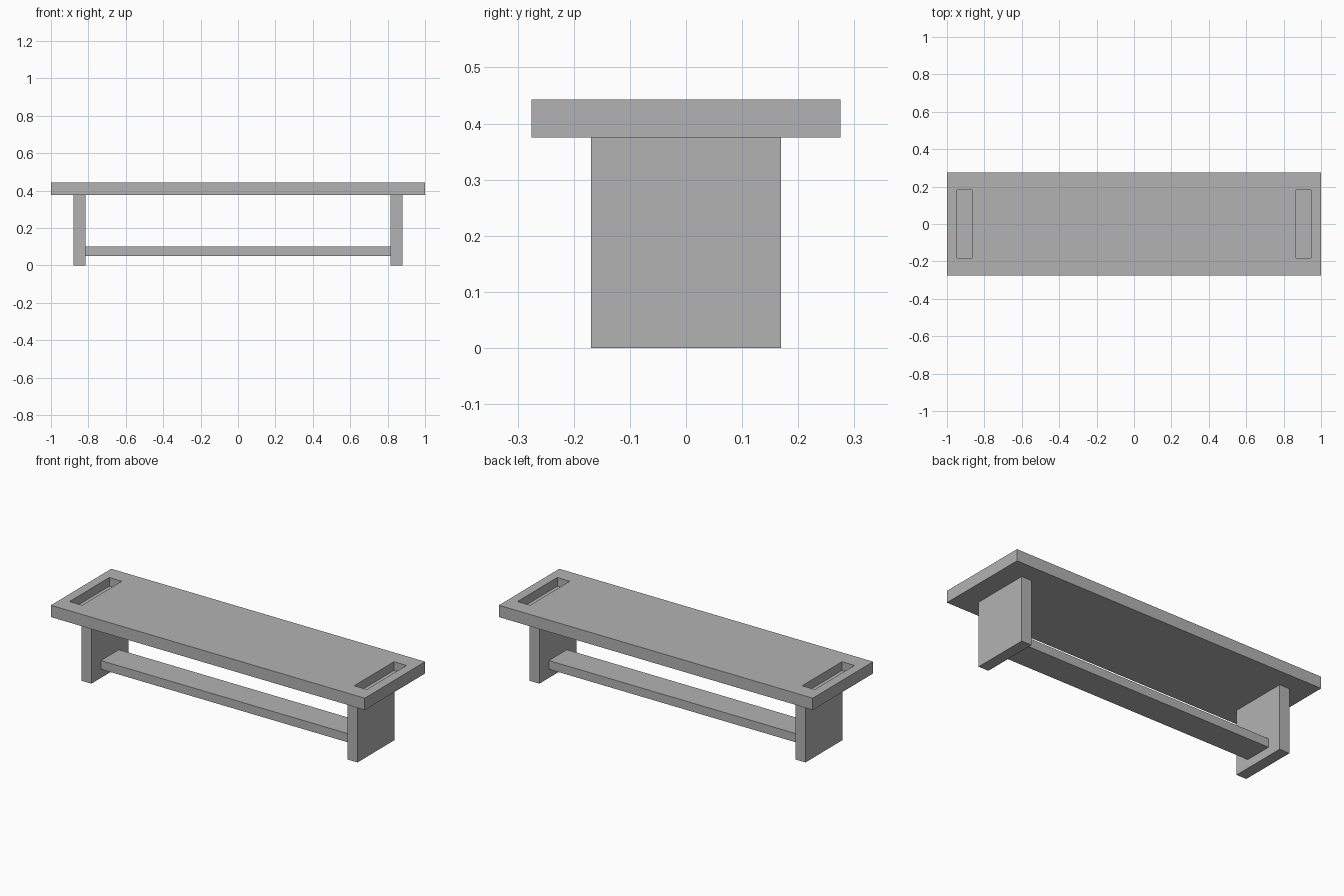
import bpy
import bmesh
from mathutils import Vector

default = bpy.data.objects.get("Cube")
if default:
    bpy.data.objects.remove(default, do_unlink=True)

# Single plain grey material
grey = bpy.data.materials.new("plain grey")
grey.use_nodes = True
colour = (0.45, 0.45, 0.45, 1)
grey.diffuse_color = colour
grey.node_tree.nodes["Principled BSDF"].inputs["Base Color"].default_value = colour


def box(name, low, high):
    """Axis-aligned box between two opposite corners."""
    low, high = Vector(low), Vector(high)
    bm = bmesh.new()
    bmesh.ops.create_cube(bm, size=1)
    bmesh.ops.scale(bm, vec=high - low, verts=bm.verts)
    bmesh.ops.translate(bm, vec=(low + high) / 2, verts=bm.verts)
    mesh = bpy.data.meshes.new(name)
    bm.to_mesh(mesh)
    bm.free()
    mesh.materials.append(grey)
    obj = bpy.data.objects.new(name, mesh)
    bpy.context.collection.objects.link(obj)
    return obj


TOP, UNDERSIDE = 0.443, 0.375
LEG_IN, LEG_OUT = 0.816, 0.88

# Seat plank
seat = box("seat", (-1, -0.275, UNDERSIDE), (1, 0.275, TOP))

for side, name in ((1, "left"), (-1, "right")):
    # Panel leg
    xs = sorted((side * LEG_IN, side * LEG_OUT))
    box(name + "_leg", (xs[0], -0.169, 0), (xs[1], 0.169, UNDERSIDE))

    # Blind slot sunk into the seat near each end
    xs = sorted((side * 0.867, side * 0.947))
    cutter = box(name + "_slot_cutter", (xs[0], -0.181, TOP - 0.05), (xs[1], 0.181, TOP + 0.05))
    cutter.hide_render = True
    cutter.hide_viewport = True
    cutter.display_type = "WIRE"
    cut = seat.modifiers.new(name + "_slot", "BOOLEAN")
    cut.operation = "DIFFERENCE"
    cut.solver = "EXACT"
    cut.object = cutter

# Low stretcher between the legs
box("stretcher", (-LEG_IN, -0.082, 0.05), (LEG_IN, 0.082, 0.1))
